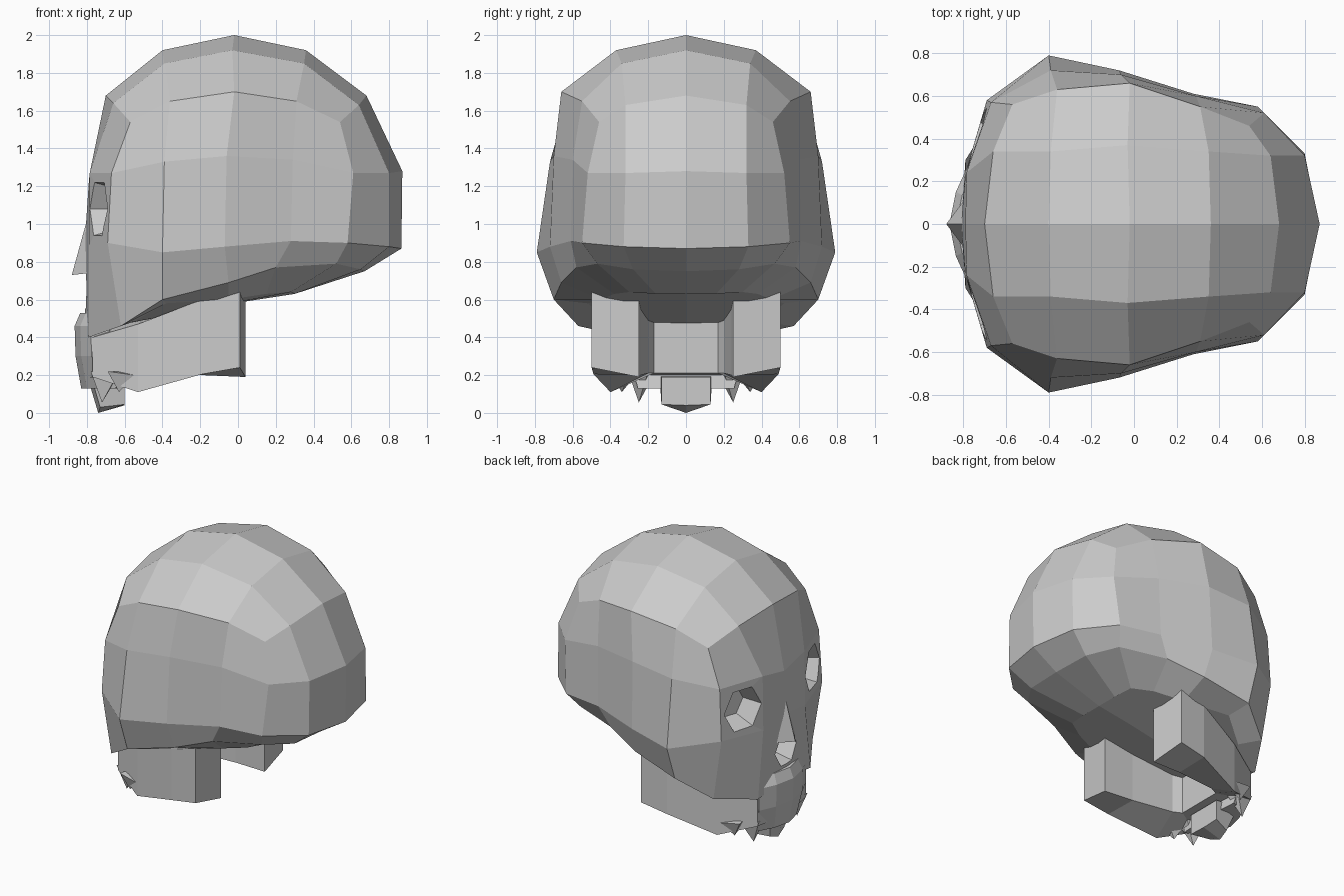
import bpy, bmesh
from mathutils import Vector

if "Cube" in bpy.data.objects:
    bpy.data.objects.remove(bpy.data.objects["Cube"])


def mirrored(name, verts, faces):
    """Build a +y half, mirror it across y = 0 and weld the seam."""
    bm = bmesh.new()
    for s in (1, -1):
        vs = [bm.verts.new((x, y * s, z)) for x, y, z in verts]
        for f in faces:
            bm.faces.new([vs[i] for i in f])
    bmesh.ops.remove_doubles(bm, verts=bm.verts, dist=0.0005)
    bmesh.ops.recalc_face_normals(bm, faces=bm.faces)
    me = bpy.data.meshes.new(name)
    bm.to_mesh(me)
    bm.free()
    ob = bpy.data.objects.new(name, me)
    bpy.context.collection.objects.link(ob)
    return ob


def strips(rows):
    """Quads between equal-length rows of points."""
    n = len(rows[0])
    return [(r * n + i, r * n + i + 1, (r + 1) * n + i + 1, (r + 1) * n + i)
            for r in range(len(rows) - 1) for i in range(n - 1)]


def cut(target, centre, direction, sides, r_in, r_out, depth, scale_z, spin=0):
    """Sink a tapered many-sided hole into the target."""
    bpy.ops.mesh.primitive_cone_add(vertices=sides, radius1=r_in, radius2=r_out, depth=depth)
    c = bpy.context.object
    d = Vector(direction).normalized()
    side = Vector((0, 0, 1)).cross(d).normalized()
    up = d.cross(side)
    from math import cos, sin
    for v in c.data.vertices:
        a, b, h = v.co
        a, b = a * cos(spin) - b * sin(spin), a * sin(spin) + b * cos(spin)
        v.co = Vector(centre) + side * a + up * b * scale_z + d * h
    c.hide_render = True
    m = target.modifiers.new("hole", 'BOOLEAN')
    m.operation, m.solver, m.object = 'DIFFERENCE', 'EXACT', c
    bpy.context.view_layer.objects.active = target
    bpy.ops.object.modifier_apply(modifier=m.name)
    bpy.data.objects.remove(c, do_unlink=True)


# Cranium: horizontal bands, each from front midline round to back midline
rim = [(-.70, 0, 1.68), (-.66, .34, 1.64), (-.57, .56, 1.54), (-.36, .63, 1.65), (-.02, .66, 1.70),
       (.31, .55, 1.65), (.54, .46, 1.54), (.64, .32, 1.63), (.68, 0, 1.68)]
brow = [(-.79, 0, 1.22), (-.785, .24, 1.27), (-.67, .57, 1.27), (-.39, .72, 1.33), (-.06, .70, 1.36),
        (.29, .60, 1.34), (.61, .52, 1.27), (.80, .32, 1.27), (.87, 0, 1.28)]
cheek = [(-.81, 0, .92), (-.79, .24, .88), (-.69, .58, .90), (-.40, .79, .85), (-.07, .72, .88),
         (.28, .61, .91), (.58, .55, .90), (.80, .33, .88), (.865, 0, .87)]
edge = [(-.81, 0, .45), (-.79, .30, .40), (-.62, .57, .46), (-.40, .70, .60), (-.05, .66, .69),
        (.20, .58, .77), (.52, .47, .79), (.65, .28, .76), (.67, 0, .75)]
under = [(-.70, 0, .45), (-.68, .20, .44), (-.56, .40, .48), (-.38, .52, .58), (-.05, .45, .60),
         (.15, .38, .63), (.28, .30, .64), (.30, .16, .63), (.30, 0, .63)]
crown = [(-.40, 0, 1.92), (-.02, 0, 2.0), (.36, 0, 1.92),
         (-.39, .34, 1.85), (-.03, .37, 1.92), (.35, .34, 1.85)]
bands = [rim, brow, cheek, edge, under]
verts = sum(bands, []) + crown + [(.04, 0, .59)]
faces = strips(bands)
n = 45
top = [[0, n, n + 1, n + 2, 8], [1, n + 3, n + 4, n + 5, 7], [2, 3, 4, 5, 6]]
faces += [(top[r][i], top[r][i + 1], top[r + 1][i + 1], top[r + 1][i]) for r in range(2) for i in range(4)]
faces.append(tuple(range(36, 45)) + (n + 6,))
cranium = mirrored("cranium", verts, faces)

# Eye sockets and nasal opening
for s in (1, -1):
    cut(cranium, (-.74, .40 * s, 1.08), (-1, .33 * s, 0), 6, .11, .20, .30, 1.05, .5236)
cut(cranium, (-.78, 0, .66), (-1, 0, 0), 6, .08, .15, .22, 1.0, .5236)

# Nose bone
mirrored("nose_bone",
         [(-.80, 0, 1.02), (-.88, 0, .73), (-.79, .12, .74), (-.74, 0, .76)],
         [(0, 1, 2), (1, 3, 2), (0, 2, 3)])

# Upper mouth: tapered arch in front of the jaw
plan = [(-.865, 0), (-.835, .15), (-.78, .27), (-.68, .30), (-.66, 0)]
rows = [[(x + .03, y * .9, .53) for x, y in plan],
        [(x, y, .46) for x, y in plan],
        [(x + .005, y, .30) for x, y in plan],
        [(x + .035, y * .85, .13) for x, y in plan]]
mirrored("upper_mouth", sum(rows, []), strips(rows) + [tuple(range(5)), tuple(range(15, 20))])

# Lower jaw: U-shaped beam, outer and inner corners per station
outer = [(.01, .50, .64, .24), (-.19, .49, .60, .205), (-.53, .40, .47, .11),
         (-.77, .28, .40, .19), (-.81, 0, .38, .18)]
inner = [(.04, .25, .63, .19), (-.19, .24, .59, .20), (-.50, .20, .52, .21),
         (-.56, .17, .50, .21), (-.56, 0, .50, .21)]
rows = []
for (x, y, t, b), (u, v, p, q) in zip(outer, inner):
    rows.append([(x, y, t), (x, y, b), (u, v, q), (u, v, p), (x, y, t)])
mirrored("lower_jaw", sum(rows, []), strips(rows) + [(0, 1, 2, 3)])

# Chin block and the small points either side of it
mirrored("chin",
         [(-.80, 0, .20), (-.78, .14, .20), (-.60, .13, .19), (-.60, 0, .19),
          (-.74, 0, .0), (-.73, .08, .03), (-.60, .13, .045), (-.60, 0, .04)],
         [(0, 1, 2, 3), (4, 5, 6, 7), (0, 1, 5, 4), (1, 2, 6, 5), (2, 3, 7, 6)])
for name, x, y, z in (("jaw_point_front", -.72, .25, .055), ("jaw_point_rear", -.63, .34, .11)):
    mirrored(name, [(x - .06, y + .03, .22), (x - .04, y - .09, .22), (x + .10, y - .05, .22),
                    (x + .08, y + .05, .20), (x, y, z)],
             [(0, 1, 2, 3), (0, 1, 4), (1, 2, 4), (2, 3, 4), (3, 0, 4)])
